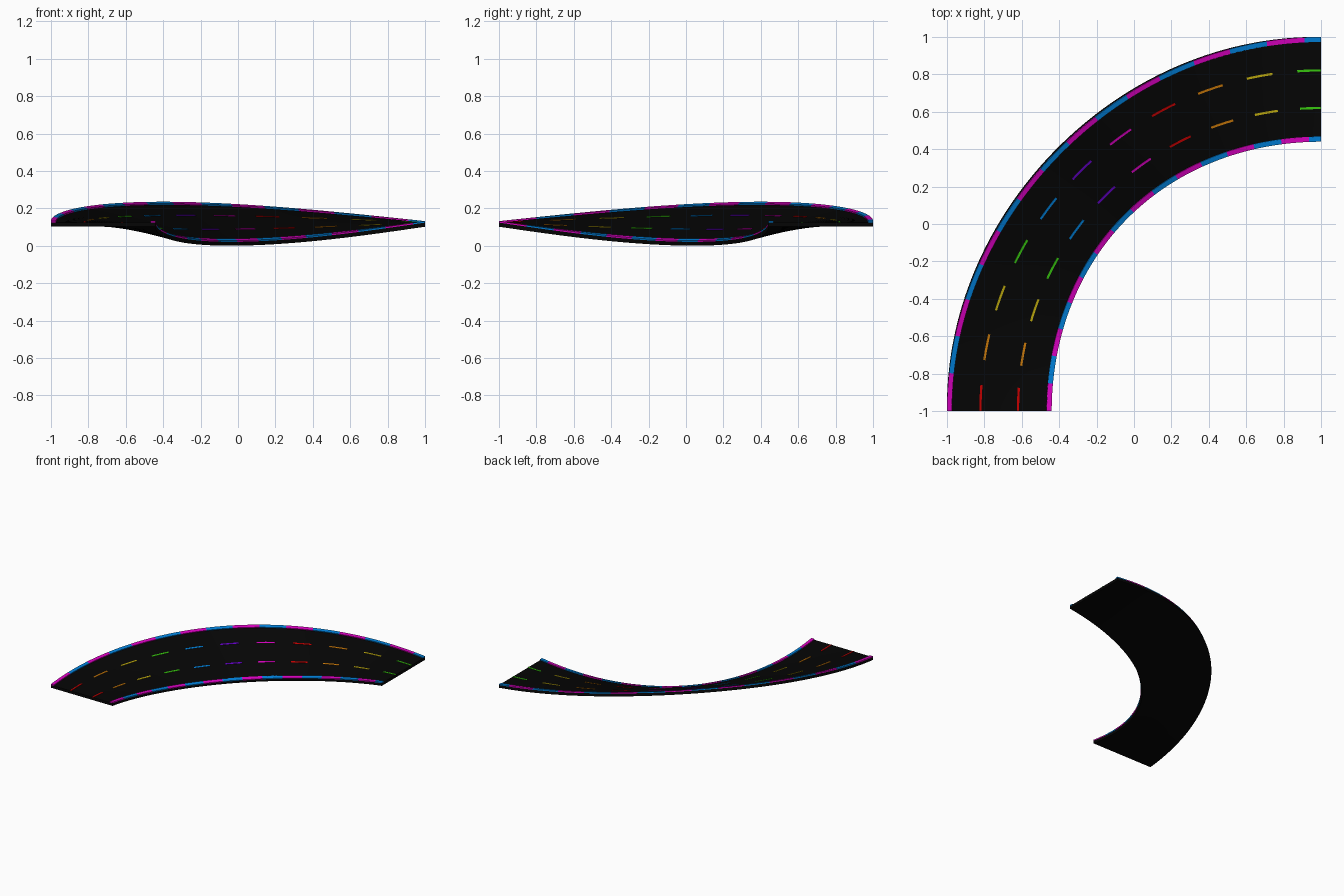
import bpy, bmesh, math

if "Cube" in bpy.data.objects:
    bpy.data.objects.remove(bpy.data.objects["Cube"])

MID_R, HALF_W = 1.72, 0.28        # road centre radius and half width
TOP_Z, THICK = 0.132, 0.03        # height of the level ends, total thickness
ROAD_N = -0.008                   # road surface, just below the kerb tops
BANK = math.asin(0.37)            # steepest banking, halfway round the bend


def material(name, rgb):
    m = bpy.data.materials.new(name)
    m.diffuse_color = (*rgb, 1)
    m.use_nodes = True
    m.node_tree.nodes["Principled BSDF"].inputs["Base Color"].default_value = m.diffuse_color
    return m


MATS = {n: material(n, c) for n, c in {
    "asphalt black": (0.0016, 0.0016, 0.0016),
    "magenta": (0.68, 0.0, 0.52),
    "blue": (0.0, 0.21, 0.68),
    "red": (0.55, 0.0, 0.0),
    "orange": (0.62, 0.20, 0.003),
    "yellow": (0.55, 0.43, 0.005),
    "green": (0.04, 0.58, 0.005),
    "purple": (0.12, 0.0, 0.55),
}.items()}


def place(deg, u, n):
    """Point at an angle round the bend, u across the road, n above its surface."""
    a = math.radians(deg)
    b = BANK * math.sin(2 * a)
    r = MID_R + u * math.cos(b) - n * math.sin(b)
    z = TOP_Z + u * math.sin(b) + n * math.cos(b)
    return (1 - r * math.cos(a), -1 + r * math.sin(a), z)


def sweep(bm, a0, a1, us, n0, n1, step, mat=0):
    """Solid strip following the banked bend from a0 to a1 degrees."""
    section = [(u, n0) for u in us] + [(u, n1) for u in reversed(us)]
    count = max(1, round((a1 - a0) / step))
    rings = [[bm.verts.new(place(a0 + (a1 - a0) * i / count, u, n)) for u, n in section]
             for i in range(count + 1)]
    faces = [bm.faces.new(rings[0]), bm.faces.new(rings[-1][::-1])]
    k = len(section)
    for p, q in zip(rings, rings[1:]):
        for j in range(k):
            faces.append(bm.faces.new((p[j], q[j], q[(j + 1) % k], p[(j + 1) % k])))
    for f in faces:
        f.material_index = mat


def finish(bm, name, colours):
    bmesh.ops.recalc_face_normals(bm, faces=bm.faces)
    me = bpy.data.meshes.new(name)
    bm.to_mesh(me)
    bm.free()
    for c in colours:
        me.materials.append(MATS[c])
    ob = bpy.data.objects.new(name, me)
    bpy.context.collection.objects.link(ob)
    bpy.ops.object.select_all(action='DESELECT')
    ob.select_set(True)
    bpy.context.view_layer.objects.active = ob
    bpy.ops.object.shade_smooth_by_angle(angle=math.radians(30))


# road slab
bm = bmesh.new()
sweep(bm, 0, 90, [-HALF_W, -0.14, 0, 0.14, HALF_W], -THICK, ROAD_N, 1.0)
finish(bm, "road_slab", ["asphalt black"])

# raised striped kerbs, alternating along each edge
KERB, KERB_W = 5.83, 0.027
for name, u0, u1 in (("outer_kerb", HALF_W - KERB_W, HALF_W),
                     ("inner_kerb", -HALF_W, KERB_W - HALF_W)):
    bm = bmesh.new()
    for i in range(math.ceil(90 / KERB)):
        sweep(bm, i * KERB, min(90, (i + 1) * KERB), [u0, u1], ROAD_N, 0, 1.0, i % 2)
    finish(bm, name, ["magenta", "blue"])

# rainbow lane dashes
RAINBOW = ["red", "orange", "yellow", "green", "blue", "purple", "magenta"]
for name, u in (("outer_lane_dashes", 0.101), ("inner_lane_dashes", -0.1)):
    bm = bmesh.new()
    for i in range(11):
        a = i * 8.6
        sweep(bm, a, min(90, a + 4.4), [u - 0.006, u + 0.006],
              ROAD_N - 0.001, ROAD_N + 0.003, 1.0, i % 7)
    finish(bm, name, RAINBOW)
